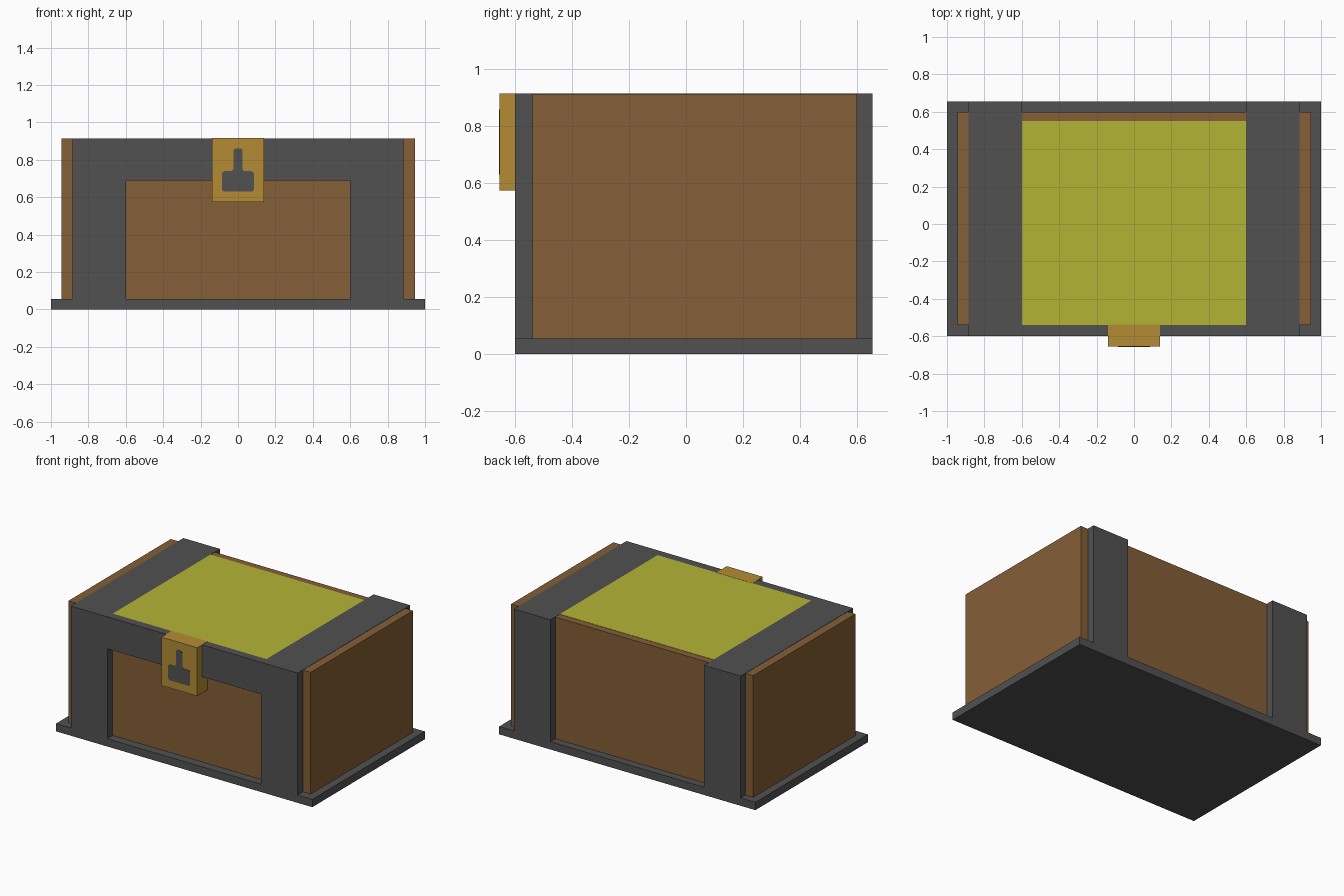
import bpy
import bmesh
import math

if "Cube" in bpy.data.objects:
    bpy.data.objects.remove(bpy.data.objects["Cube"])


def material(name, rgb):
    def lin(c):
        c /= 255
        return c / 12.92 if c <= 0.04045 else ((c + 0.055) / 1.055) ** 2.4
    m = bpy.data.materials.new(name)
    m.diffuse_color = (*[lin(c) for c in rgb], 1)
    m.use_nodes = True
    m.node_tree.nodes["Principled BSDF"].inputs["Base Color"].default_value = m.diffuse_color
    return m


wood = material("brown wood", (133, 94, 55))
iron = material("dark iron", (81, 81, 81))
brass = material("brass", (180, 140, 53))
gold = material("yellow gold", (180, 180, 53))


def finish(name, bm, mat):
    bmesh.ops.recalc_face_normals(bm, faces=bm.faces)
    me = bpy.data.meshes.new(name)
    bm.to_mesh(me)
    bm.free()
    me.materials.append(mat)
    ob = bpy.data.objects.new(name, me)
    bpy.context.collection.objects.link(ob)
    return ob


def box(name, x, y, z, mat):
    bm = bmesh.new()
    bmesh.ops.create_cube(bm, size=1)
    for v in bm.verts:
        v.co = [(a + b) / 2 + c * (b - a) for (a, b), c in zip((x, y, z), v.co)]
    return finish(name, bm, mat)


TOP, BASE = 0.915, 0.055

# Base plate and wooden body
box("base_plate", (-1, 1), (-0.6, 0.655), (0, BASE), iron)
box("wooden_body", (-0.945, 0.945), (-0.54, 0.6), (BASE, TOP - 0.002), wood)

# Iron straps wrapping front, top and back
for side, s in (("left", -1), ("right", 1)):
    box(side + "_strap", sorted((s * 0.6, s * 0.885)), (-0.6, 0.655), (BASE, TOP), iron)

# Iron band across the top of the front
box("front_band", (-0.6, 0.6), (-0.6, -0.54), (0.69, TOP), iron)

# Gold filling on the top
box("gold_filling", (-0.6, 0.6), (-0.54, 0.55), (TOP - 0.004, TOP), gold)

# Brass lock plate
box("lock", (-0.14, 0.14), (-0.655, -0.538), (0.575, TOP + 0.001), brass)

# Keyhole: slot above a wider opening, with softened corners
half = [(0.075, 0.63), (0.085, 0.64), (0.085, 0.73), (0.075, 0.74),
        (0.035, 0.74), (0.025, 0.75), (0.025, 0.85), (0.018, 0.86)]
outline = half + [(-x, z) for x, z in reversed(half)]
bm = bmesh.new()
face = bm.faces.new([bm.verts.new((x, -0.654, z)) for x, z in outline])
ext = bmesh.ops.extrude_face_region(bm, geom=[face])
for g in ext["geom"]:
    if isinstance(g, bmesh.types.BMVert):
        g.co.y = -0.657
finish("keyhole", bm, iron)
